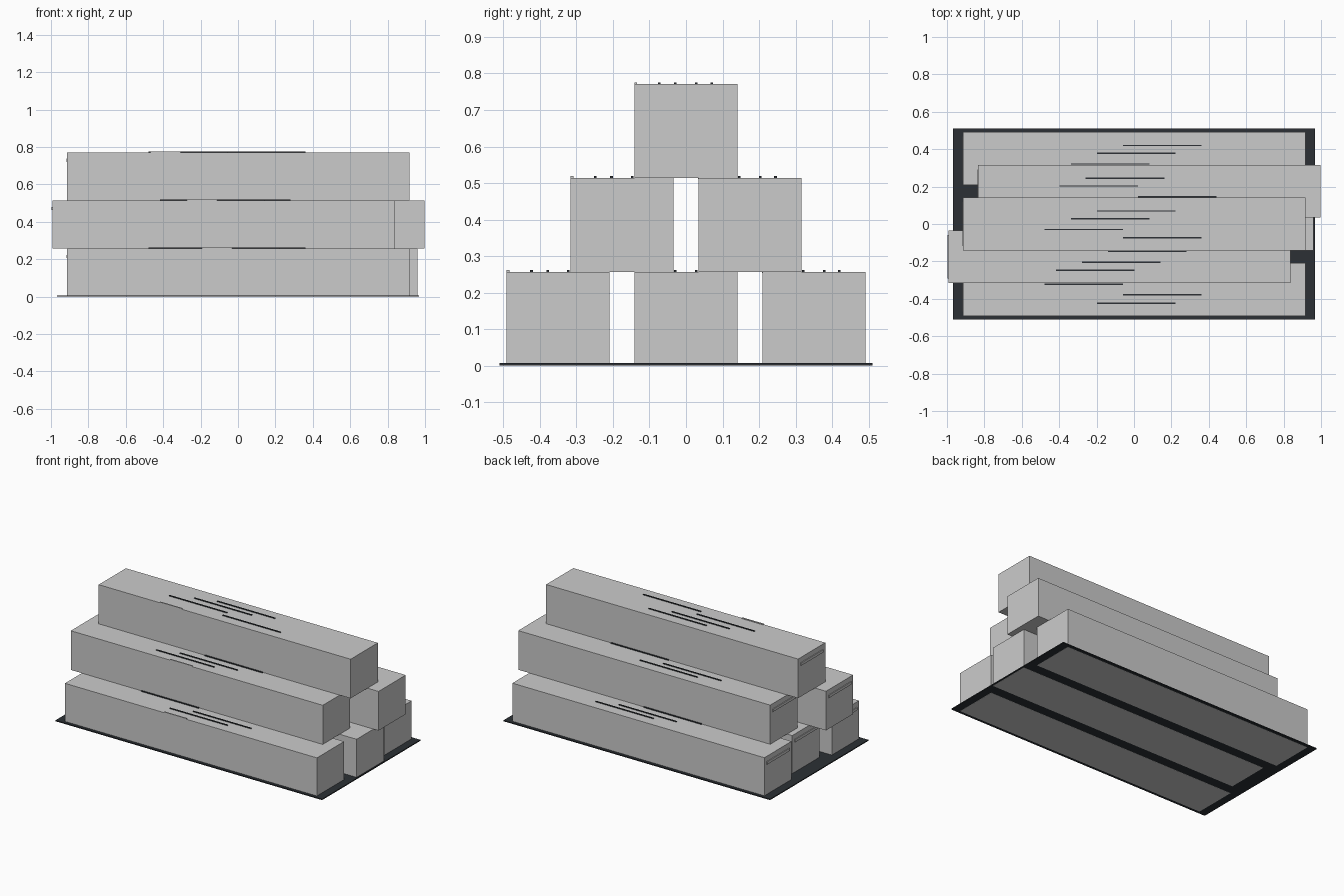
import bpy

if "Cube" in bpy.data.objects:
    bpy.data.objects.remove(bpy.data.objects["Cube"])

L, W, H = 1.83, 0.282, 0.257   # beam size


def material(name, rgb):
    m = bpy.data.materials.new(name)
    m.diffuse_color = (*rgb, 1)
    m.use_nodes = True
    m.node_tree.nodes["Principled BSDF"].inputs["Base Color"].default_value = m.diffuse_color
    return m


dark = material("dark_grain", (0.025, 0.03, 0.035))


def box(name, centre, size, mat=None):
    bpy.ops.mesh.primitive_cube_add(size=1, location=centre)
    ob = bpy.context.object
    ob.name = name
    ob.scale = size
    bpy.ops.object.transform_apply(location=False, rotation=False, scale=True)
    if mat:
        ob.data.materials.append(mat)
    return ob


# thin dark base sheet
box("base_sheet", (0, 0, 0.0038), (1.936, 1.02, 0.0065), dark)

# stacked beams: x shift, y centre, layer
beams = [(0, -0.35, 0), (0.043, 0, 0), (0, 0.35, 0),
         (-0.08, -0.175, 1), (0.08, 0.175, 1), (0, 0, 2)]
grain_y = [-0.073, -0.029, 0.028, 0.07]
grain_x = [-0.27, -0.13, 0.01, 0.15]
chip_x = [-0.115, -0.25, -0.39]

for i, (x, y, layer) in enumerate(beams):
    x += 0.002
    z = layer * H
    top = z + H
    box(f"beam_{i}", (x, y, z + H / 2), (L, W, H))
    # dark grain strips on the top face
    for j, gy in enumerate(grain_y):
        gx = grain_x[(2 + i + j) % 4]
        box(f"grain_strip_{i}_{j}", (x + gx, y + gy, top + 0.0015), (0.42, 0.007, 0.007), dark)
    # small chip on the front top edge
    box(f"edge_chip_{i}", (x + chip_x[i % 3], y - 0.1375, top + 0.001), (0.16, 0.008, 0.008))
    # raised bar across the left end
    box(f"end_bar_{i}", (x - L / 2 - 0.001, y, z + 0.214), (0.008, 0.235, 0.018))
